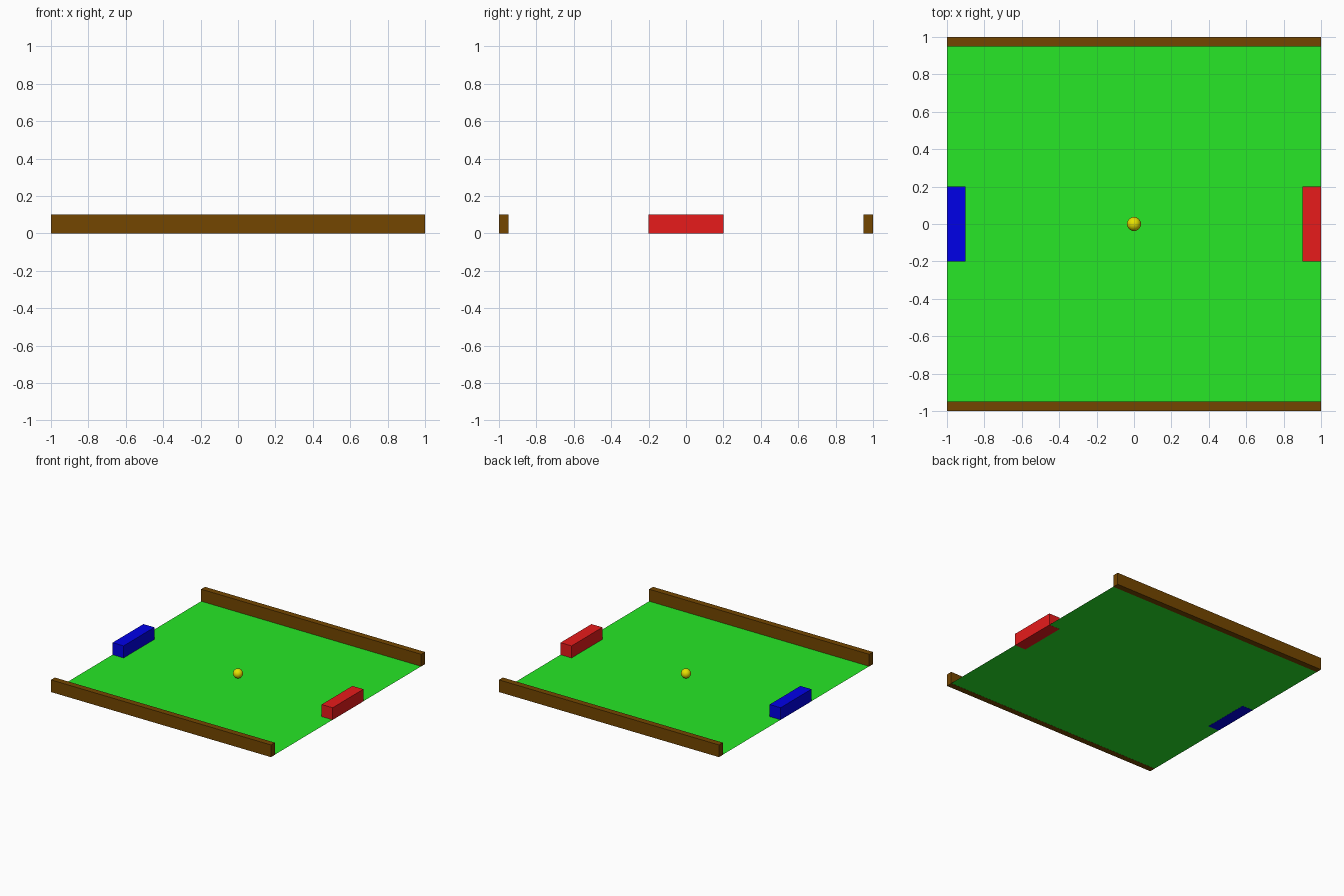
import bpy

if "Cube" in bpy.data.objects:
    bpy.data.objects.remove(bpy.data.objects["Cube"])


def material(name, color):
    m = bpy.data.materials.new(name)
    m.diffuse_color = (*color, 1.0)
    m.use_nodes = True
    m.node_tree.nodes["Principled BSDF"].inputs["Base Color"].default_value = m.diffuse_color
    return m


green = material("grass green", (0.02, 0.80, 0.02))
brown = material("wood brown", (0.175, 0.061, 0.0))
red = material("red", (0.80, 0.011, 0.011))
blue = material("blue", (0.0, 0.0, 0.80))
yellow = material("yellow", (0.80, 0.76, 0.0))


def finish(name, mat):
    ob = bpy.context.object
    ob.name = name
    ob.data.materials.append(mat)
    return ob


def block(name, x, y, size, mat):
    """Box standing on z = 0."""
    bpy.ops.mesh.primitive_cube_add(size=1, location=(x, y, size[2] / 2))
    ob = finish(name, mat)
    ob.scale = size
    bpy.ops.object.transform_apply(location=False, rotation=False, scale=True)


# Flat playing field, a hair above the undersides of the blocks
bpy.ops.mesh.primitive_plane_add(size=2, location=(0, 0, 0.001))
finish("field", green)

# Long side walls
for name, side in (("front_wall", -1), ("back_wall", 1)):
    block(name, 0, side * 0.975, (2, 0.05, 0.1), brown)

# Paddles at both open ends
block("left_paddle", -0.95, 0, (0.1, 0.4, 0.1), blue)
block("right_paddle", 0.95, 0, (0.1, 0.4, 0.1), red)

# Ball resting at the centre, its lowest point level with the field
bpy.ops.mesh.primitive_uv_sphere_add(segments=32, ring_count=16, radius=0.0375,
                                     location=(0, 0, 0.0386))
finish("ball", yellow)
bpy.ops.object.shade_smooth()
